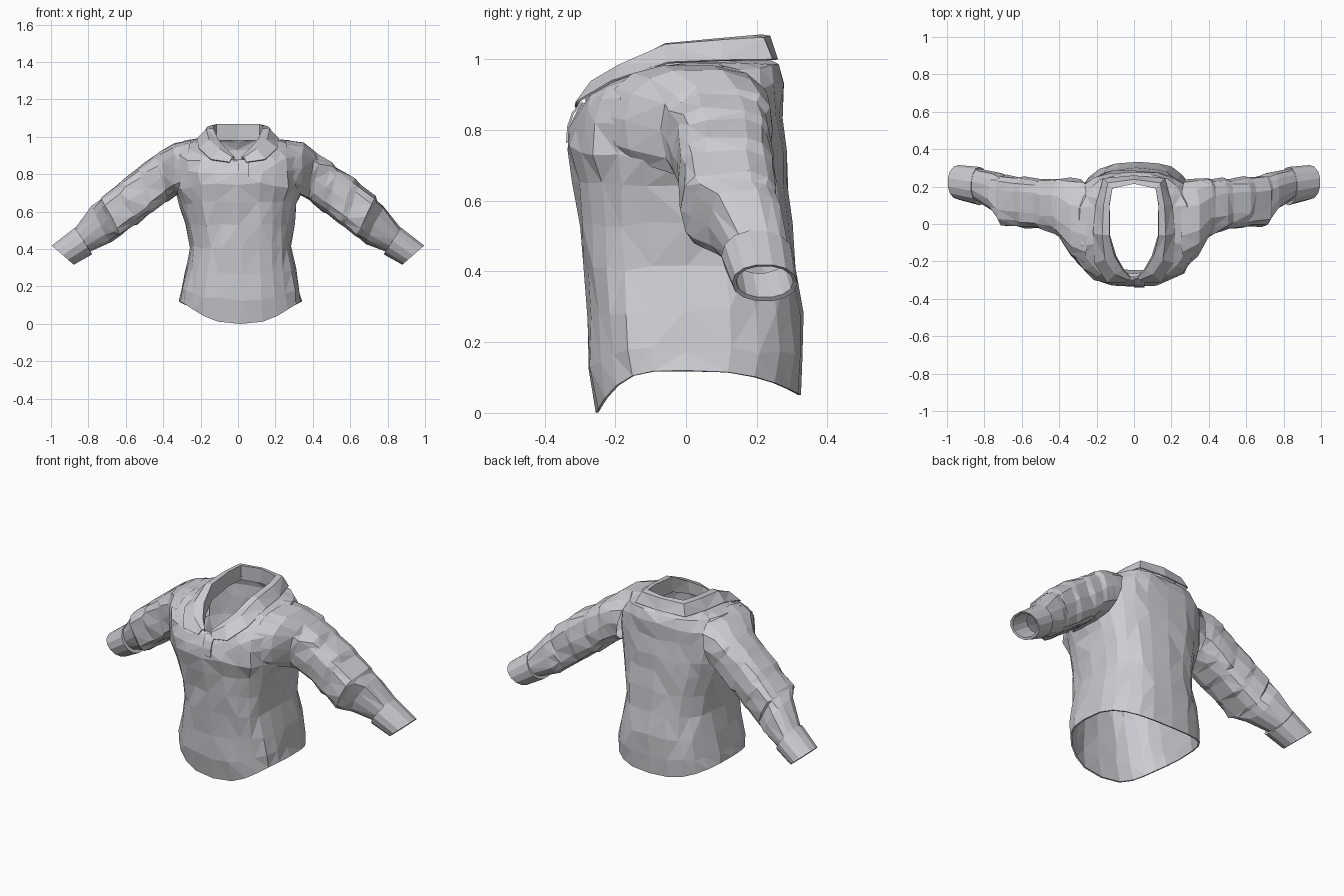
import bpy, bmesh, math, random
from mathutils import Vector

random.seed(4)
cloth = bpy.data.materials.new("pale_grey_cloth")
cloth.diffuse_color = (0.6, 0.6, 0.64, 1)


def spow(v, e):
    return math.copysign(abs(v) ** e, v)


def loft(name, rings, closed=True, jitter=0.0, thick=0.0, cut=None):
    """Skin a list of point rings into one flat-faceted object; cut is a face removal rule."""
    bm = bmesh.new()
    last = len(rings) - 1
    rows = []
    for k, ring in enumerate(rings):
        j = jitter if 0 < k < last else 0
        rows.append([bm.verts.new(Vector(p) + Vector([random.uniform(-j, j) for _ in range(3)]))
                     for p in ring])
    n = len(rings[0])
    for a, b in zip(rows, rows[1:]):
        for i in range(n if closed else n - 1):
            m = (i + 1) % n
            bm.faces.new((a[i], a[m], b[m], b[i]))
    bmesh.ops.triangulate(bm, faces=bm.faces[:])
    bmesh.ops.recalc_face_normals(bm, faces=bm.faces[:])
    if cut:
        gone = [f for f in bm.faces if cut(f.calc_center_median())]
        bmesh.ops.delete(bm, geom=gone, context="FACES")
    me = bpy.data.meshes.new(name)
    bm.to_mesh(me)
    bm.free()
    me.materials.append(cloth)
    ob = bpy.data.objects.new(name, me)
    bpy.context.collection.objects.link(ob)
    if thick:
        mod = ob.modifiers.new("cloth_thickness", "SOLIDIFY")
        mod.thickness = thick
        mod.offset = -1
    return ob


def body_ring(hw, yf, yb, zf, zs, zb, cx, p, e=0.75, n=24):
    """Squarish ring: half width, front/back y, z at front/side/back, x shift, front slope power."""
    pts = []
    for i in range(n):
        t = 2 * math.pi * i / n
        s = math.sin(t)
        y = abs(spow(s, e)) * (yb if s > 0 else yf)
        z = zs + (s * s * (zb - zs) if s > 0 else abs(s) ** p * (zf - zs))
        pts.append((cx + hw * spow(math.cos(t), e), y, z))
    return pts


# Torso: curved hem, waist, chest, flat shoulders, neck opening; armholes left open
body = [
    (0.330, -0.255, 0.325, 0.00, 0.12, 0.05, 0.013, 3),
    (0.318, -0.275, 0.335, 0.13, 0.18, 0.16, 0.013, 3),
    (0.298, -0.280, 0.325, 0.27, 0.29, 0.28, 0.015, 2),
    (0.275, -0.285, 0.312, 0.41, 0.41, 0.41, 0.015, 2),
    (0.290, -0.295, 0.300, 0.53, 0.53, 0.53, 0.01, 2),
    (0.315, -0.315, 0.290, 0.65, 0.64, 0.65, 0, 2),
    (0.340, -0.335, 0.283, 0.75, 0.72, 0.74, 0, 2),
    (0.350, -0.328, 0.278, 0.81, 0.82, 0.84, 0, 2),
    (0.345, -0.312, 0.275, 0.85, 0.91, 0.93, 0, 2),
    (0.290, -0.295, 0.262, 0.87, 0.975, 0.98, 0, 1.6),
    (0.220, -0.280, 0.245, 0.875, 0.990, 1.00, 0, 1.5),
    (0.165, -0.265, 0.228, 0.875, 0.990, 1.005, 0, 1.5),
]
loft("shirt_body", [body_ring(*r) for r in body], jitter=0.008, thick=0.008,
     cut=lambda c: abs(c.x) > 0.28 and 0.72 < c.z < 0.95 and -0.13 < c.y < 0.18)


def sleeve_ring(s, top, bot, y0, y1, e=0.8, n=14, grow=1.0):
    """Ring across the arm: top and bottom (x, z), front and back y."""
    pts = []
    for i in range(n):
        t = 2 * math.pi * i / n
        a, b = spow(math.sin(t), e) * grow, spow(math.cos(t), e) * grow
        x = (top[0] + bot[0]) / 2 + a * (top[0] - bot[0]) / 2
        z = (top[1] + bot[1]) / 2 + a * (top[1] - bot[1]) / 2
        pts.append((s * x, (y0 + y1) / 2 + b * (y1 - y0) / 2, z))
    return pts


sleeve = [
    ((0.25, 0.985), (0.32, 0.69), -0.22, 0.24, 0.75),
    ((0.345, 0.967), (0.335, 0.68), -0.17, 0.245, 0.75),
    ((0.415, 0.925), (0.375, 0.66), -0.07, 0.245, 0.65),
    ((0.50, 0.863), (0.45, 0.60), -0.035, 0.245, 0.6),
    ((0.62, 0.775), (0.54, 0.535), -0.02, 0.25, 0.6),
    ((0.73, 0.68), (0.63, 0.465), -0.01, 0.26, 0.6),
    ((0.78, 0.63), (0.68, 0.43), 0.06, 0.275, 0.75),
    ((0.87, 0.515), (0.79, 0.385), 0.12, 0.295, 0.9),
]
cuff = [
    ((0.865, 0.505), (0.79, 0.39), 0.12, 0.29, 0.95),
    ((0.872, 0.517), (0.778, 0.370), 0.10, 0.305, 0.95),
    ((0.997, 0.42), (0.877, 0.315), 0.13, 0.315, 0.95),
    ((0.985, 0.415), (0.885, 0.326), 0.142, 0.303, 0.95),
    ((0.87, 0.49), (0.80, 0.395), 0.13, 0.285, 0.95),
]


def pleated(s):
    """Insert a slightly pinched ring after each wide one, for the fabric folds."""
    mix = lambda p, q: p * 0.72 + q * 0.28
    rings = []
    for k, (a, b) in enumerate(zip(sleeve, sleeve[1:])):
        rings.append(sleeve_ring(s, *a))
        if 1 < k < 6:
            top, bot = [[mix(p, q) for p, q in zip(a[m], b[m])] for m in (0, 1)]
            rings.append(sleeve_ring(s, top, bot, mix(a[2], b[2]), mix(a[3], b[3]),
                                     a[4], grow=0.965))
    return rings + [sleeve_ring(s, *sleeve[-1])]


for s, side in ((1, "left"), (-1, "right")):
    loft(side + "_sleeve", pleated(s), jitter=0.007)
    loft(side + "_cuff", [sleeve_ring(s, *r) for r in cuff])


# Collar: stand inside, fold line, and the turned-down outer edge with points
def mirrored(half):
    return [(-x, y, z) for x, y, z in reversed(half[1:])] + half


stand = [(0, 0.22, 0.98), (0.115, 0.195, 0.98), (0.13, 0.1, 0.975), (0.128, -0.06, 0.955),
         (0.095, -0.17, 0.91), (0.055, -0.24, 0.875), (0.02, -0.275, 0.86)]
fold = [(0, 0.215, 1.07), (0.115, 0.19, 1.068), (0.132, 0.1, 1.06), (0.132, -0.06, 1.045),
        (0.105, -0.17, 0.985), (0.06, -0.245, 0.935), (0.02, -0.285, 0.895)]
bend = [(0, 0.238, 1.066), (0.14, 0.22, 1.062), (0.163, 0.1, 1.055), (0.170, -0.06, 1.042),
        (0.155, -0.19, 0.985), (0.10, -0.27, 0.938), (0.03, -0.3, 0.892)]
edge = [(0, 0.26, 1.0), (0.165, 0.245, 1.0), (0.205, 0.1, 0.998), (0.220, -0.05, 0.992),
        (0.21, -0.21, 0.94), (0.145, -0.312, 0.88), (0.045, -0.315, 0.865)]
loft("collar", [mirrored(r) for r in (stand, fold, bend, edge)], closed=False, thick=0.006)

# Short front placket below the collar
placket = [[(x, y, z) for x in (0.0, 0.055)] for y, z in
           ((-0.295, 0.88), (-0.322, 0.85), (-0.336, 0.81), (-0.339, 0.765))]
loft("front_placket", placket, closed=False, thick=0.006)
